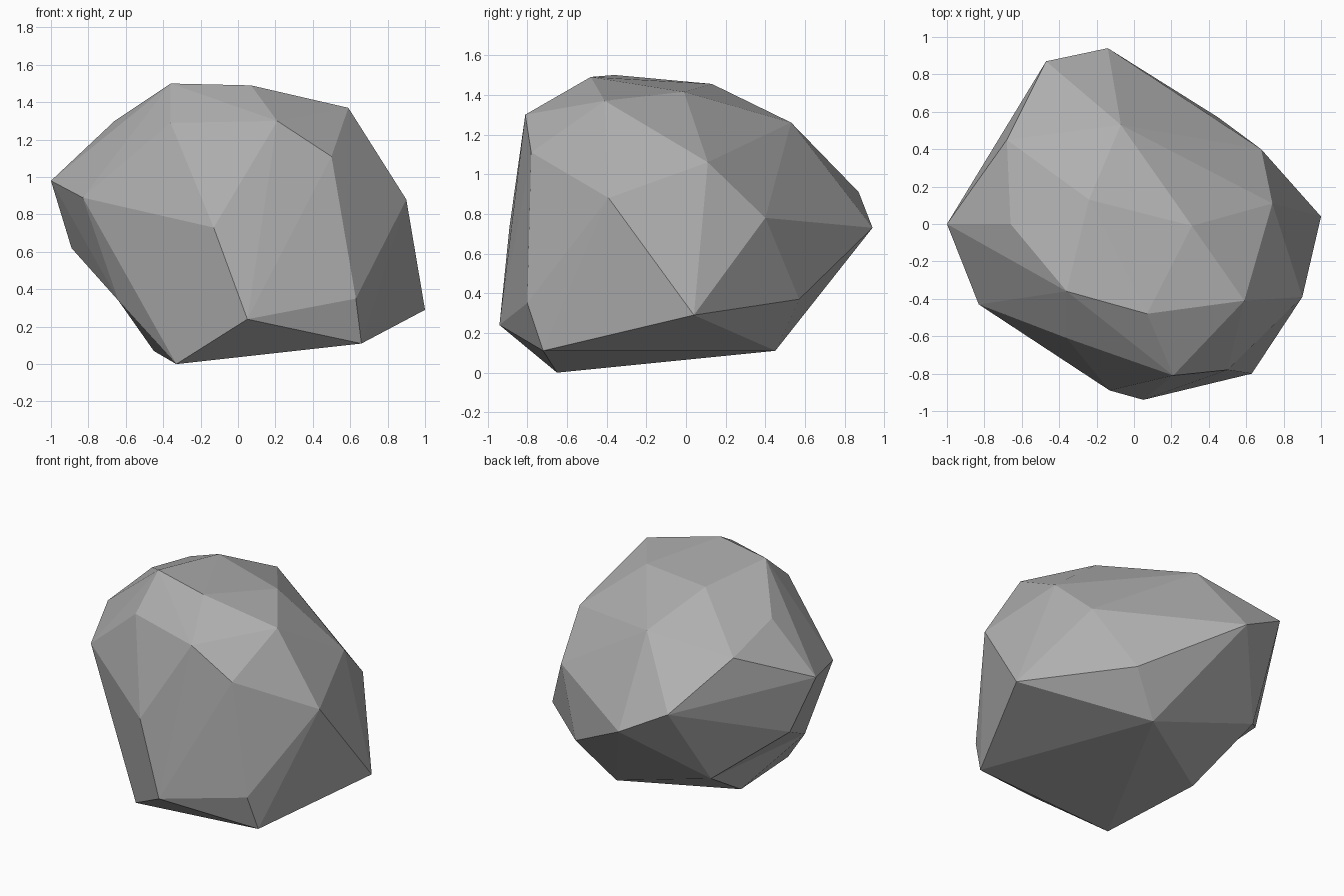
import bpy
import bmesh

if "Cube" in bpy.data.objects:
    bpy.data.objects.remove(bpy.data.objects["Cube"])

# Corner points of the rock, grouped by height
upper = [(-.36, -.36, 1.5), (.07, -.48, 1.49), (-.24, .13, 1.455), (.31, -.01, 1.415),
         (.59, -.41, 1.37), (-.66, 0, 1.3), (-.36, -.61, 1.29), (.21, -.81, 1.3),
         (-.07, .53, 1.26), (-.68, .45, 1.2), (.5, -.78, 1.11), (.74, .11, 1.06)]
middle = [(-1, 0, .98), (-.83, -.43, .89), (.9, -.39, .88), (-.47, .87, .91),
          (.68, .4, .78), (-.14, .94, .73), (-.13, -.89, .73), (-.89, .13, .62)]
lower = [(.45, .57, .37), (.63, -.8, .35), (-.55, .51, .35), (-.64, -.39, .34),
         (1, .04, .29), (.05, -.94, .24), (.66, -.72, .11), (.22, .45, .11),
         (-.45, .04, .07), (-.33, -.65, 0)]

# Wrap the points in a faceted shell
bm = bmesh.new()
verts = [bm.verts.new(p) for p in upper + middle + lower]
left_side, left_foot = verts[19], verts[28]
bmesh.ops.convex_hull(bm, input=verts)

# Shallow crease low on the left side
crease = bm.edges.get((left_side, left_foot))
if crease and len(crease.link_faces) == 2:
    bmesh.ops.rotate_edges(bm, edges=[crease], use_ccw=False)

loose = [v for v in bm.verts if not v.link_faces]
bmesh.ops.delete(bm, geom=loose, context='VERTS')
bmesh.ops.recalc_face_normals(bm, faces=bm.faces)

# Rock object with one flat grey
mesh = bpy.data.meshes.new("rock")
bm.to_mesh(mesh)
bm.free()
grey = bpy.data.materials.new("stone grey")
grey.diffuse_color = (.43, .43, .43, 1)
grey.use_nodes = True
grey.node_tree.nodes["Principled BSDF"].inputs["Base Color"].default_value = grey.diffuse_color
mesh.materials.append(grey)
rock = bpy.data.objects.new("rock", mesh)
bpy.context.collection.objects.link(rock)
